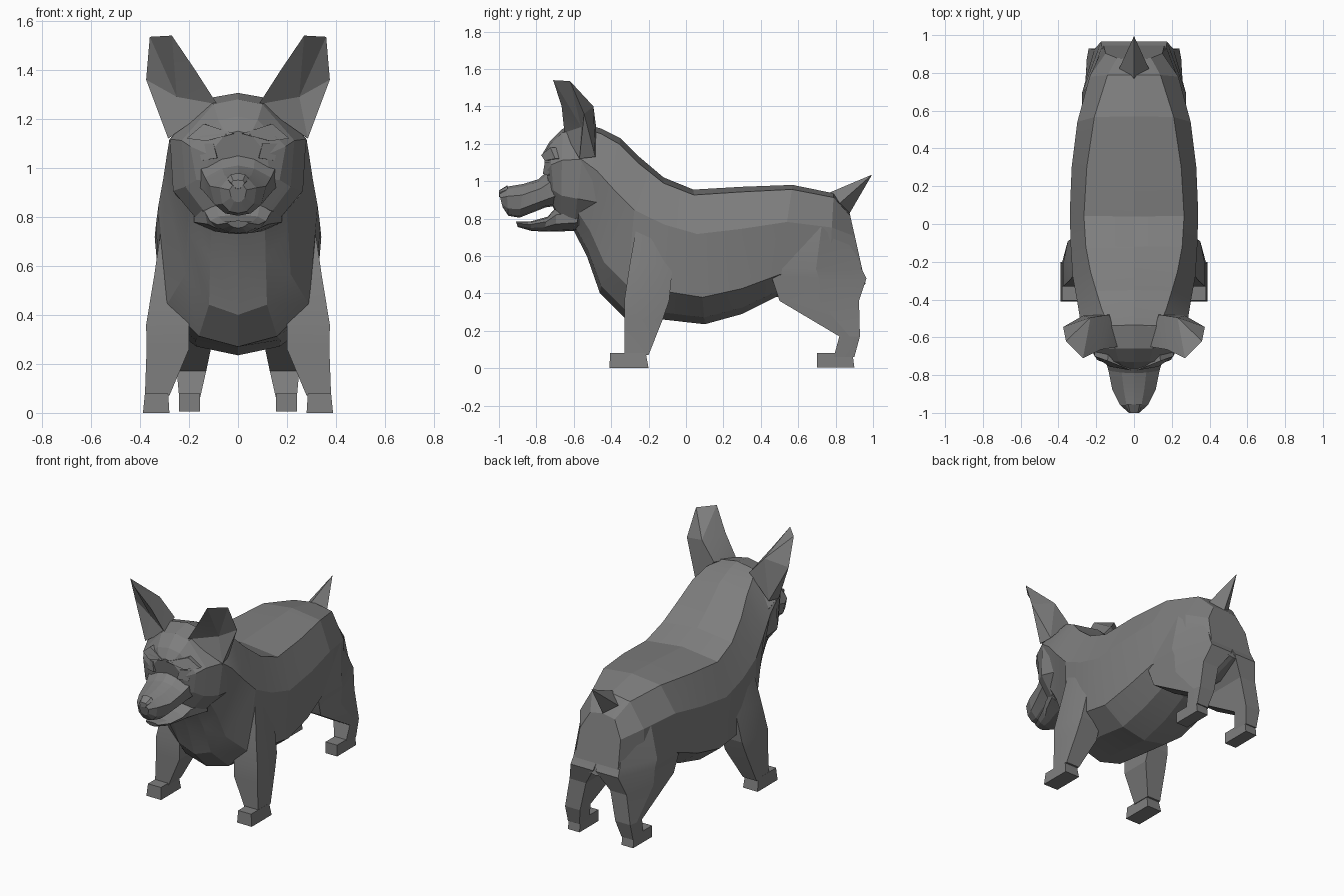
import bpy, bmesh, math

fur = bpy.data.materials.new("grey_fur")
fur.diffuse_color = (0.21, 0.21, 0.21, 1)


def finish(name, verts, faces):
    """Make a mesh object with clean normals and angle-limited smoothing."""
    bm = bmesh.new()
    vs = [bm.verts.new(v) for v in verts]
    for f in faces:
        bm.faces.new([vs[i] for i in f])
    bmesh.ops.remove_doubles(bm, verts=bm.verts, dist=0.0005)
    bmesh.ops.recalc_face_normals(bm, faces=bm.faces)
    me = bpy.data.meshes.new(name)
    bm.to_mesh(me)
    bm.free()
    me.materials.append(fur)
    ob = bpy.data.objects.new(name, me)
    bpy.context.collection.objects.link(ob)
    bpy.ops.object.select_all(action='DESELECT')
    bpy.context.view_layer.objects.active = ob
    ob.select_set(True)
    bpy.ops.object.shade_smooth_by_angle(angle=math.radians(12))
    return ob


def loft(name, rings):
    """Skin a list of equal-length rings and cap both ends."""
    n = len(rings[0])
    verts = [p for r in rings for p in r]
    faces = [(a * n + i, a * n + (i + 1) % n, (a + 1) * n + (i + 1) % n, (a + 1) * n + i)
             for a in range(len(rings) - 1) for i in range(n)]
    faces += [tuple(range(n)), tuple(range(len(verts) - n, len(verts)))]
    return finish(name, verts, faces)


def section(yt, zt, yb, zb, wt, wm, wl, crown=0.04, low=0.8):
    """Symmetric cross-section running from a top point to a bottom point."""
    half = [(crown, wt), (0.33, wm), (low, wl), (0.95, wl * 0.55)]
    at = lambda t, x: (x, yt + (yb - yt) * t, zt + (zb - zt) * t)
    return ([at(0, 0)] + [at(t, x) for t, x in half] + [at(1, 0)]
            + [at(t, -x) for t, x in reversed(half)])


def block(s, z, x0, x1, y0, y1, xr=None):
    """Leg ring: inner/outer x, front/back y, outer x at the rear edge."""
    xr = x1 if xr is None else xr
    return [(s * x0, y0, z), (s * x1, y0, z), (s * x1, (y0 + y1) / 2, z),
            (s * xr, y1, z), (s * x0, y1, z)]


# Trunk and neck: top y/z, bottom y/z, top / middle / lower half width
loft("body", [section(*r) for r in [
    (0.875, 0.83, 0.96, 0.45, 0.09, 0.15, 0.16),
    (0.79, 0.935, 0.76, 0.38, 0.14, 0.235, 0.23),
    (0.57, 0.98, 0.48, 0.38, 0.21, 0.30, 0.275),
    (0.30, 0.97, 0.30, 0.29, 0.25, 0.33, 0.30),
    (0.04, 0.955, 0.10, 0.235, 0.265, 0.34, 0.31),
    (-0.12, 1.02, -0.12, 0.26, 0.255, 0.335, 0.315),
    (-0.25, 1.13, -0.33, 0.27, 0.23, 0.325, 0.29),
    (-0.35, 1.23, -0.46, 0.40, 0.20, 0.305, 0.215),
    (-0.45, 1.28, -0.53, 0.60, 0.17, 0.29, 0.205),
    (-0.54, 1.305, -0.60, 0.735, 0.13, 0.28, 0.20)]])

# Skull with full cheeks and a steep face
loft("head", [section(*r, low=0.7) for r in [
    (-0.42, 1.22, -0.48, 0.74, 0.13, 0.27, 0.25),
    (-0.535, 1.306, -0.60, 0.735, 0.13, 0.278, 0.265),
    (-0.66, 1.28, -0.67, 0.77, 0.10, 0.23, 0.215),
    (-0.73, 1.21, -0.70, 0.84, 0.08, 0.195, 0.17),
    (-0.765, 1.15, -0.71, 0.86, 0.05, 0.12, 0.13)]])

# Upper muzzle with blunt nose
loft("muzzle", [section(*r, crown=0.08, low=0.75) for r in [
    (-0.70, 1.09, -0.68, 0.87, 0.07, 0.16, 0.16),
    (-0.79, 1.01, -0.75, 0.86, 0.065, 0.135, 0.135),
    (-0.87, 0.985, -0.89, 0.805, 0.055, 0.115, 0.095),
    (-0.96, 0.97, -0.95, 0.815, 0.04, 0.075, 0.065),
    (-1.00, 0.935, -0.98, 0.86, 0.022, 0.035, 0.028)]])
loft("nose", [section(*r, crown=0.06) for r in [
    (-0.955, 0.978, -0.955, 0.91, 0.03, 0.045, 0.03),
    (-1.0, 0.95, -1.0, 0.915, 0.02, 0.028, 0.015)]])

# Open lower jaw
loft("lower_jaw", [section(*r, crown=0.1, low=0.7) for r in [
    (-0.58, 0.88, -0.58, 0.735, 0.10, 0.18, 0.18),
    (-0.69, 0.865, -0.70, 0.73, 0.09, 0.135, 0.125),
    (-0.74, 0.81, -0.76, 0.73, 0.08, 0.115, 0.09),
    (-0.83, 0.785, -0.83, 0.735, 0.06, 0.085, 0.065),
    (-0.91, 0.785, -0.90, 0.755, 0.03, 0.045, 0.03)]])

# Short pointed tail
finish("tail", [(0, 0.77, 0.94), (0.08, 0.82, 0.88), (0, 0.87, 0.82),
                (-0.08, 0.82, 0.88), (0, 0.995, 1.035)],
       [(0, 1, 4), (1, 2, 4), (2, 3, 4), (3, 0, 4), (0, 1, 2, 3)])

ear_points = [(.085, -.65, 1.26), (.27, -.71, 1.54), (.36, -.62, 1.535),
              (.375, -.545, 1.36), (.285, -.57, 1.12), (.25, -.56, 1.29),
              (.13, -.48, 1.285), (.23, -.495, 1.40), (.27, -.485, 1.13),
              (.175, -.665, 1.40)]
ear_faces = [(0, 9, 5), (9, 1, 5), (1, 2, 5), (2, 3, 5), (3, 4, 5), (4, 0, 5),
             (0, 6, 9), (6, 7, 9), (9, 7, 1), (7, 2, 1), (7, 3, 2), (6, 8, 7),
             (8, 3, 7), (8, 4, 3), (4, 8, 6, 0)]

for s, side in ((1, "left"), (-1, "right")):
    # Cupped ear
    finish(side + "_ear", [(s * x, y, z) for x, y, z in ear_points], ear_faces)

    # Front leg and paw
    loft(side + "_front_leg", [block(s, *r) for r in [
        (0.78, 0.25, 0.31, -0.26, -0.12, 0.30),
        (0.56, 0.25, 0.342, -0.30, -0.07, 0.315),
        (0.36, 0.20, 0.375, -0.33, -0.09, 0.35),
        (0.26, 0.20, 0.373, -0.33, -0.125, 0.36),
        (0.07, 0.28, 0.38, -0.33, -0.20)]])
    loft(side + "_front_paw", [block(s, *r) for r in [
        (0.08, 0.285, 0.38, -0.405, -0.215), (0.0, 0.28, 0.388, -0.41, -0.20)]])

    # Hind leg and paw
    loft(side + "_hind_leg", [block(s, *r) for r in [
        (0.76, 0.0, 0.25, 0.60, 0.85, 0.14),
        (0.53, 0.0, 0.275, 0.45, 0.94, 0.17),
        (0.48, 0.01, 0.27, 0.46, 0.965, 0.175),
        (0.36, 0.09, 0.26, 0.50, 0.925, 0.21),
        (0.17, 0.13, 0.25, 0.82, 0.93, 0.24),
        (0.06, 0.155, 0.24, 0.79, 0.90)]])
    loft(side + "_hind_paw", [block(s, *r) for r in [
        (0.08, 0.155, 0.24, 0.70, 0.89), (0.005, 0.155, 0.24, 0.70, 0.90)]])

    # Slanted eye and brow ridge
    for name, h, pts in (
            ("_eye", 0.05, [(.085, -.765, 1.04), (.15, -.735, 1.03),
                            (.165, -.725, 1.10), (.10, -.755, 1.10)]),
            ("_brow", 0.07, [(.015, -.775, 1.14), (.13, -.755, 1.11),
                             (.21, -.70, 1.12), (.14, -.725, 1.18)])):
        front = [(s * x, y, z) for x, y, z in pts]
        loft(side + name, [front, [(x * 0.95, y + h, z) for x, y, z in front]])
